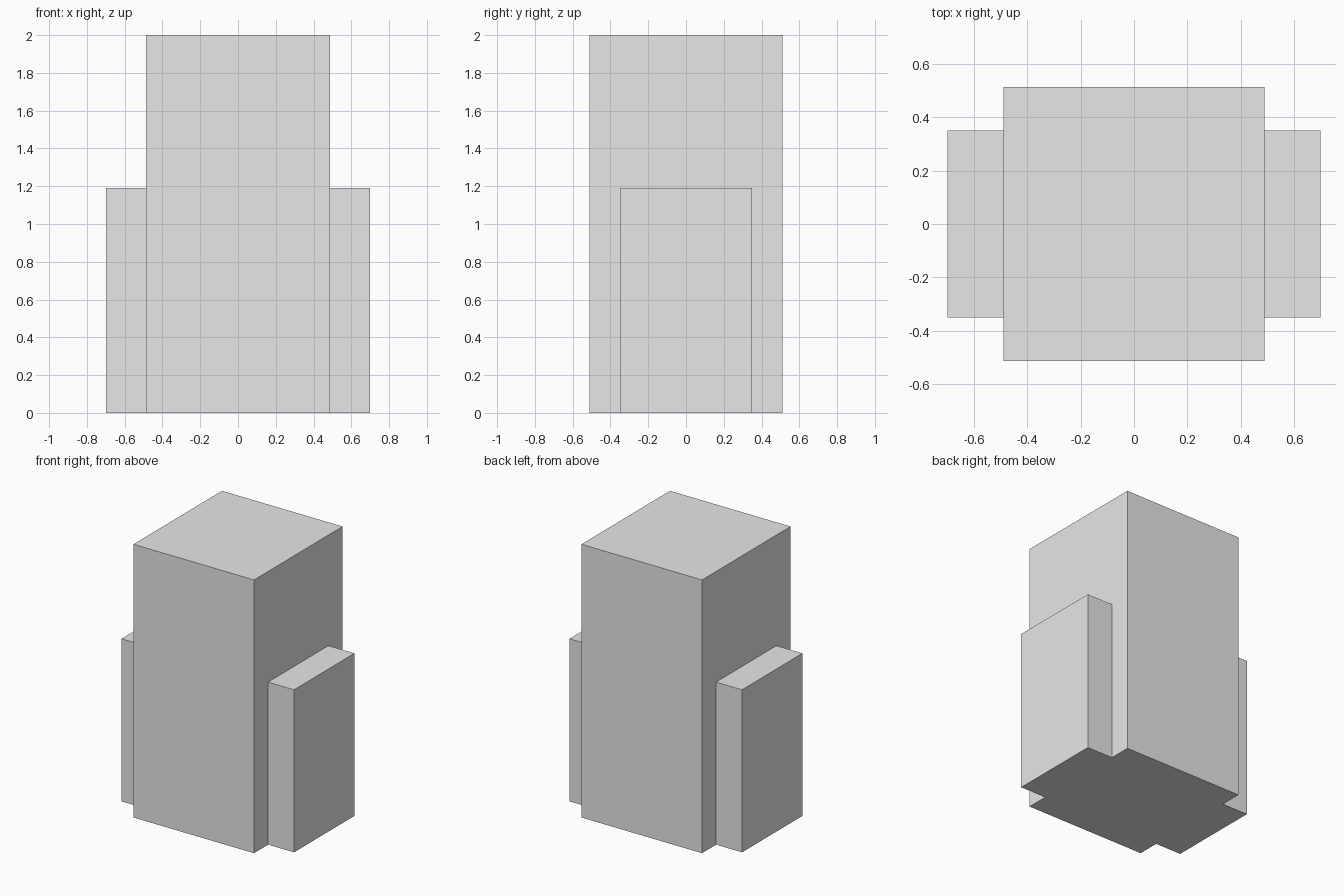
import bpy

cube = bpy.data.objects.get("Cube")
if cube:
    bpy.data.objects.remove(cube, do_unlink=True)

GREY = (0.8, 0.8, 0.8, 1.0)
grey = bpy.data.materials.new("light_grey")
grey.use_nodes = True
grey.diffuse_color = GREY
grey.node_tree.nodes["Principled BSDF"].inputs["Base Color"].default_value = GREY


def block(name, x_min, x_max, depth, height):
    """Box standing on the ground, centred on y."""
    bpy.ops.mesh.primitive_cube_add(size=1, location=((x_min + x_max) / 2, 0, height / 2))
    obj = bpy.context.object
    obj.name = name
    obj.scale = (x_max - x_min, depth, height)
    bpy.ops.object.transform_apply(location=False, rotation=False, scale=True)
    obj.data.materials.append(grey)
    return obj


CORE_X, WING_X = 0.488, 0.698

# Tall central block
block("main_block", -CORE_X, CORE_X, 1.024, 2.0)

# Lower blocks against both sides
block("left_side_block", CORE_X, WING_X, 0.698, 1.19)
block("right_side_block", -WING_X, -CORE_X, 0.698, 1.19)
